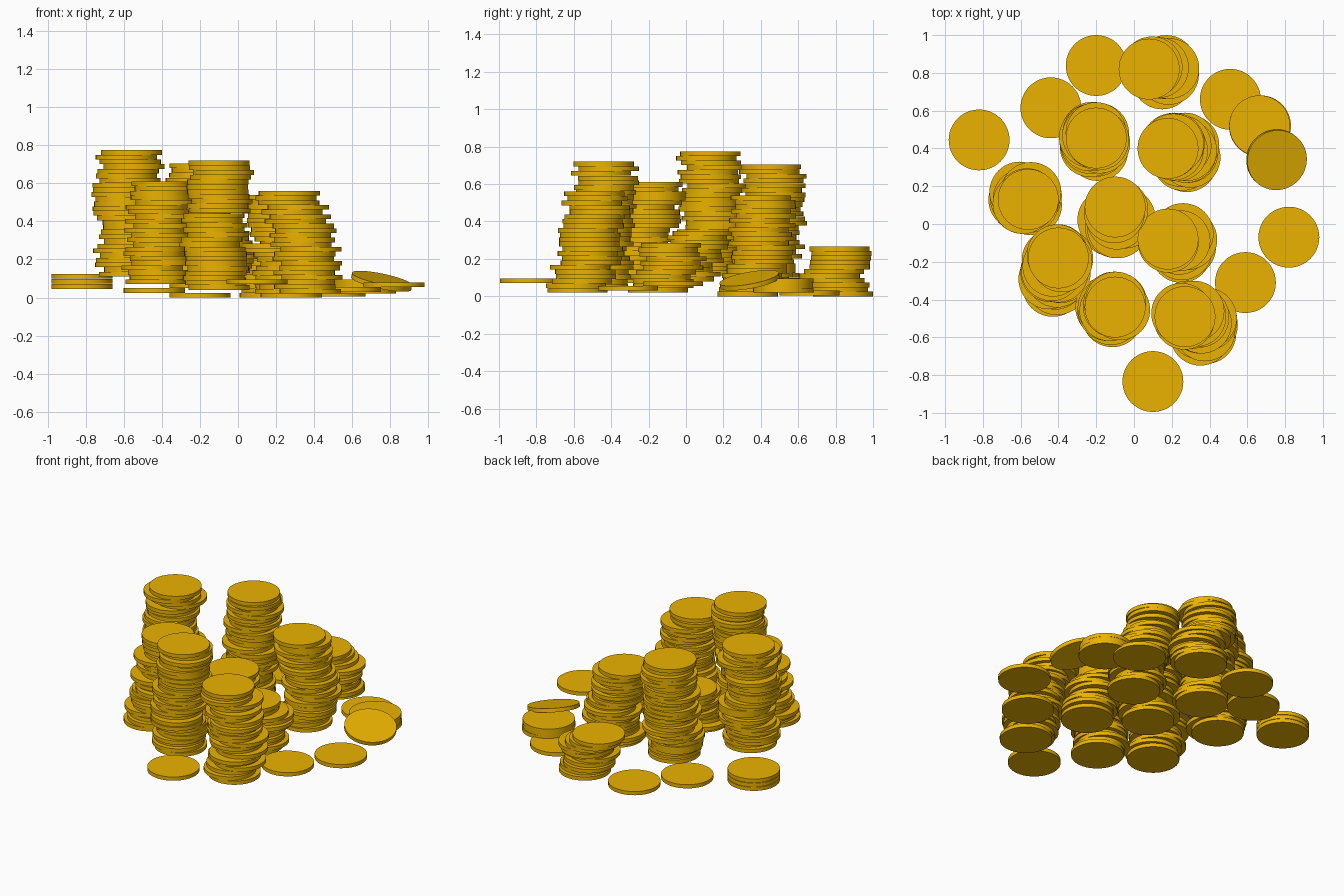
import bpy, bmesh, math, random
from mathutils import Matrix, Vector

if "Cube" in bpy.data.objects:
    bpy.data.objects.remove(bpy.data.objects["Cube"])

random.seed(7)
R, T = 0.161, 0.025

gold = bpy.data.materials.new("gold")
gold.diffuse_color = (0.83, 0.45, 0.0, 1)
gold.use_nodes = True
gold.node_tree.nodes["Principled BSDF"].inputs["Base Color"].default_value = gold.diffuse_color


def add_coin(bm, x, y, z, tilt=None):
    """One flat coin whose underside sits at height z."""
    m = Matrix.Translation((x, y, z + T / 2))
    if tilt:
        m = m @ Vector((0, 0, 1)).rotation_difference(Vector(tilt)).to_matrix().to_4x4()
    bmesh.ops.create_cone(bm, cap_ends=True, segments=48, radius1=R, radius2=R,
                          depth=T, matrix=m)


def finish(bm, name):
    me = bpy.data.meshes.new(name)
    bm.to_mesh(me)
    bm.free()
    me.materials.append(gold)
    ob = bpy.data.objects.new(name, me)
    bpy.context.collection.objects.link(ob)
    bpy.ops.object.select_all(action='DESELECT')
    ob.select_set(True)
    bpy.context.view_layer.objects.active = ob
    bpy.ops.object.shade_smooth_by_angle(angle=math.radians(30))


def stack(name, z0, z1, path, jitter=0.03):
    """Untidy pile of coins drifting along the path of centres from bottom to top."""
    bm = bmesh.new()
    n = round((z1 - z0) / T)
    step = (z1 - z0 - T) / max(n - 1, 1)
    for i in range(n):
        t = i / max(n - 1, 1) * (len(path) - 1)
        k = min(int(t), len(path) - 2)
        p = Vector(path[k]).lerp(Vector(path[k + 1]), t - k)
        j = 0 if i in (0, n - 1) else jitter
        add_coin(bm, p.x + random.uniform(-j, j), p.y + random.uniform(-j, j),
                 z0 + i * step)
    finish(bm, name)


# Tall stacks
stack("stack_back_left", 0.05, 0.705, [(-.2, .41), (-.21, .45), (-.21, .48), (-.2, .455)])
stack("stack_back_right", 0.0, 0.54, [(.28, .33), (.27, .39), (.25, .41), (.18, .40)])
stack("stack_left", 0.11, 0.775, [(-.57, .12), (-.57, .14), (-.58, .15), (-.56, .13)])
stack("stack_centre", 0.08, 0.35, [(-.12, -.01), (-.07, .02), (-.10, .09)])
stack("stack_centre_right", 0.02, 0.285, [(.25, -.15), (.27, -.08), (.18, -.08)])
stack("stack_front_left", 0.07, 0.61, [(-.43, -.33), (-.42, -.26), (-.41, -.20), (-.40, -.18)])
stack("stack_front", 0.04, 0.72, [(-.1, -.47), (-.12, -.46), (-.11, -.44), (-.1, -.44)])
stack("stack_front_right", 0.02, 0.56, [(.38, -.58), (.36, -.53), (.34, -.49), (.27, -.49)])
stack("stack_back", 0.0, 0.265, [(.17, .839), (.16, .78), (.19, .81), (.08, .82)], 0.02)

# Low piles
stack("pile_far_left", 0.045, 0.125, [(-.82, .445), (-.82, .445)], 0)
stack("pile_right", 0.02, 0.095, [(.67, .52), (.665, .52)], 0.004)

# Loose coins
loose = [(-.2, .839, 0), (-.44, .615, .025), (.51, .66, .005), (.82, -.07, .055),
         (.59, -.31, .03), (.1, -.834, .07)]
for i, c in enumerate(loose):
    bm = bmesh.new()
    add_coin(bm, *c)
    finish(bm, f"loose_coin_{i + 1}")

# Coin leaning on the right pile
bm = bmesh.new()
add_coin(bm, .755, .34, .073, (.21, -.18, 1))
finish(bm, "leaning_coin")
